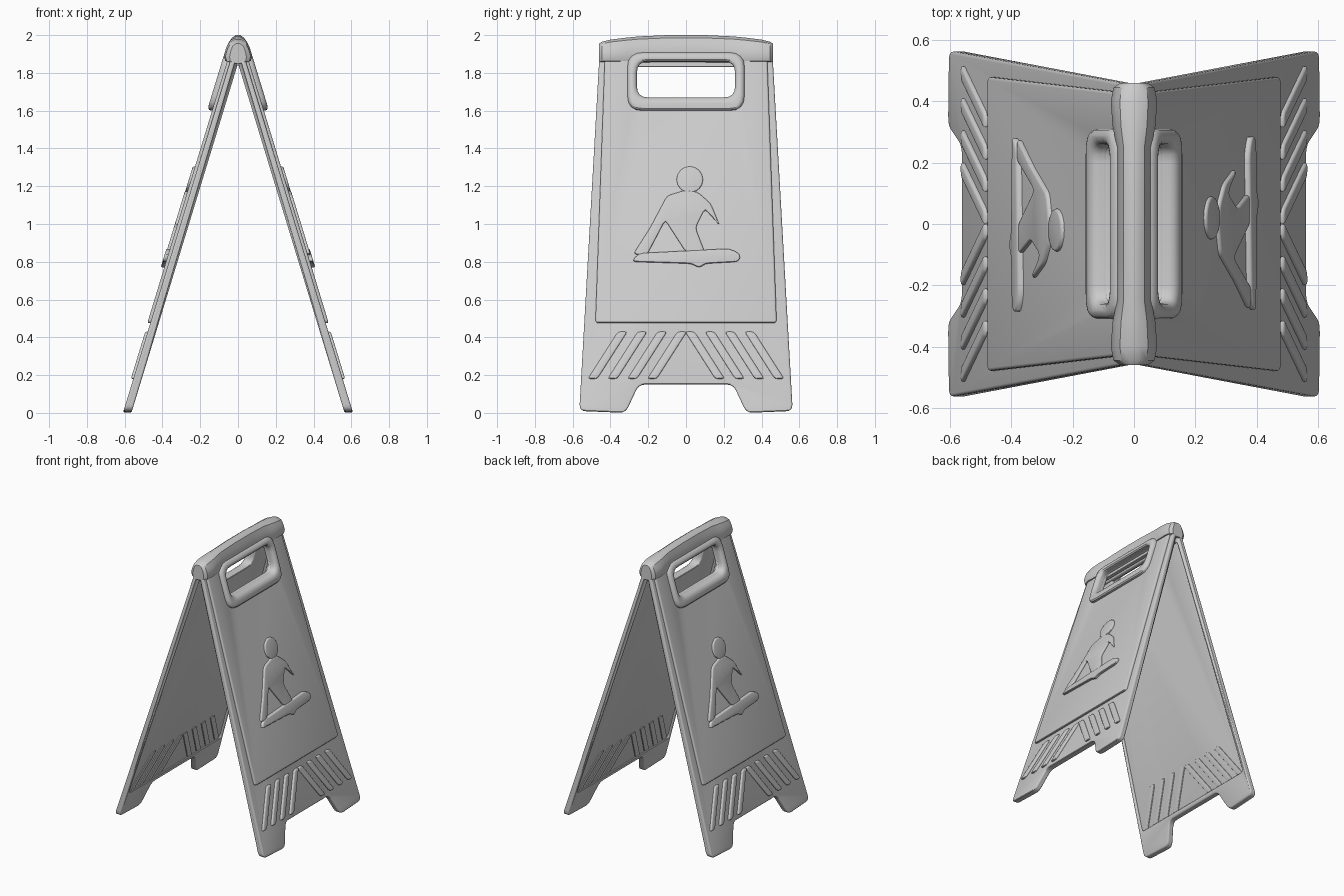
import bpy, bmesh, math
from mathutils import Vector

cube = bpy.data.objects.get("Cube")
if cube:
    bpy.data.objects.remove(cube)

grey = bpy.data.materials.new("grey_plastic")
grey.use_nodes = True
GREY = (0.6, 0.6, 0.6, 1)
grey.diffuse_color = GREY
grey.node_tree.nodes["Principled BSDF"].inputs["Base Color"].default_value = GREY

SLOPE, APEX = 0.305, 1.85


def finish(name, bm):
    """Turn a bmesh into a shaded object."""
    bmesh.ops.remove_doubles(bm, verts=bm.verts, dist=0.0002)
    bmesh.ops.recalc_face_normals(bm, faces=bm.faces)
    mesh = bpy.data.meshes.new(name)
    bm.to_mesh(mesh)
    bm.free()
    mesh.shade_smooth()
    mesh.set_sharp_from_angle(angle=math.radians(35))
    mesh.materials.clear()
    mesh.materials.append(grey)
    obj = bpy.data.objects.new(name, mesh)
    bpy.context.collection.objects.link(obj)
    return obj


def rounded(points, radius, steps=4):
    """Round the corners of a closed outline."""
    pts = [Vector(p) for p in points]
    out = []
    for i, p in enumerate(pts):
        a, b = pts[i - 1] - p, pts[(i + 1) % len(pts)] - p
        start = p + a.normalized() * min(radius, a.length * 0.45)
        end = p + b.normalized() * min(radius, b.length * 0.45)
        for k in range(steps + 1):
            t = k / steps
            out.append(start * (1 - t) ** 2 + p * 2 * t * (1 - t) + end * t * t)
    return out


def mirrored(half):
    """Complete a symmetrical outline from its right half."""
    return half + [(-y, z) for y, z in reversed(half)]


def plate(name, outlines, w0, w1, bevel, side):
    """Bevelled plate drawn in (y, z), laid on the sloping leaf from depth w0 to w1."""
    curve = bpy.data.curves.new(name + "_outline", 'CURVE')
    curve.dimensions = '2D'
    curve.fill_mode = 'BOTH'
    curve.extrude = (w1 - w0) / 2 - bevel
    curve.bevel_depth = bevel
    curve.bevel_resolution = 2
    curve.offset = -bevel
    for outline in outlines:
        spline = curve.splines.new('POLY')
        spline.points.add(len(outline) - 1)
        for point, co in zip(spline.points, outline):
            point.co = (co[0], co[1], 0, 1)
        spline.use_cyclic_u = True
    helper = bpy.data.objects.new(name + "_helper", curve)
    bpy.context.collection.objects.link(helper)
    graph = bpy.context.evaluated_depsgraph_get()
    mesh = bpy.data.meshes.new_from_object(helper.evaluated_get(graph))
    bpy.data.objects.remove(helper)
    bm = bmesh.new()
    bm.from_mesh(mesh)
    bpy.data.meshes.remove(mesh)
    for v in bm.verts:
        y, z, w = v.co
        x = SLOPE * (APEX - z) + w + (w0 + w1) / 2
        v.co = (side * max(x, 0), side * y, z)
    return finish(name, bm)


# Outlines shared by both leaves
board = rounded(mirrored([(0.25, 0.15), (0.32, 0.0), (0.565, 0.01),
                          (0.455, 1.95), (0.25, 1.975)]), 0.035)
grip_hole = rounded(mirrored([(0.26, 1.67), (0.26, 1.86)]), 0.06)
sign = rounded(mirrored([(0.48, 0.475), (0.43, 1.88)]), 0.02)
lip = rounded(mirrored([(0.31, 1.6), (0.31, 1.91)]), 0.08)
recess = rounded(mirrored([(0.475, 0.48), (0.415, 1.58)]), 0.04)
rim = rounded(mirrored([(0.53, 0.18), (0.435, 1.83)]), 0.03)

# Falling figure
head = [(0.02 + 0.07 * math.cos(a * math.pi / 8),
         1.235 + 0.07 * math.sin(a * math.pi / 8)) for a in range(16)]
body = rounded([(0.0, 1.18), (-0.1, 1.15), (-0.19, 0.98), (-0.28, 0.84), (-0.21, 0.83),
                (-0.11, 1.02), (0.0, 0.85), (0.1, 0.85), (0.05, 0.98), (0.1, 1.08),
                (0.18, 0.99), (0.13, 1.11), (0.06, 1.17)], 0.02, 2)
ground = rounded([(-0.29, 0.8), (0.03, 0.79), (0.07, 0.765), (0.1, 0.79), (0.28, 0.8),
                  (0.29, 0.84), (0.23, 0.87), (-0.25, 0.845)], 0.025, 2)

for side, leaf in ((1, "left"), (-1, "right")):
    plate(leaf + "_board", [board, grip_hole], 0.012, 0.045, 0.01, side)
    plate(leaf + "_inner_rim", [rounded(board, 0.001, 1), rim], 0.0, 0.03, 0.008, side)
    plate(leaf + "_sign_panel", [sign, grip_hole], 0.03, 0.061, 0.01, side)
    plate(leaf + "_grip_lip", [lip, grip_hole], 0.02, 0.088, 0.024, side)
    plate(leaf + "_figure_head", [head], 0.05, 0.073, 0.008, side)
    plate(leaf + "_figure_body", [body], 0.05, 0.075, 0.008, side)
    plate(leaf + "_figure_ground", [ground], 0.05, 0.08, 0.008, side)
    # Chevron ribs on the foot, outside and inside
    for i in range(4):
        for flip in (1, -1):
            y = -0.52 + 0.105 * i
            rib = [(flip * a, b) for a, b in ((y, 0.18), (y + 0.05, 0.18),
                                              (y + 0.21, 0.43), (y + 0.16, 0.43))]
            rib = rounded(rib[::flip], 0.015, 2)
            tag = "_rib_%d_%s" % (i + 1, "a" if flip > 0 else "b")
            plate(leaf + tag, [rib], 0.03, 0.058, 0.008, side)
            plate(leaf + "_inner" + tag, [rib], 0.005, 0.025, 0.004, side)

# Hinge bar: one section swept along y, wider at the ends and arched in the middle
half = [(0.012, 2.0), (0.034, 1.985), (0.046, 1.95), (0.056, 1.9), (0.05, 1.865), (0.012, 1.85)]
section = half + [(-x, z) for x, z in reversed(half)]
stations = [(0.46, 0.8, 0.045), (0.445, 1.2, 0.035), (0.4, 1.35, 0.024),
            (0.32, 1.25, 0.014), (0.25, 1.0, 0.007), (0.1, 1.0, 0.0)]
stations = stations + [(-y, w, d) for y, w, d in reversed(stations)]
bm = bmesh.new()
rings = []
for y, wide, drop in stations:
    rings.append([bm.verts.new((x * wide, y, z - drop * (z - 1.85) / 0.15))
                  for x, z in section])
for r0, r1 in zip(rings, rings[1:]):
    for i in range(len(section)):
        j = (i + 1) % len(section)
        bm.faces.new((r0[i], r0[j], r1[j], r1[i]))
bm.faces.new(rings[0])
bm.faces.new(rings[-1])
finish("hinge_bar", bm)
